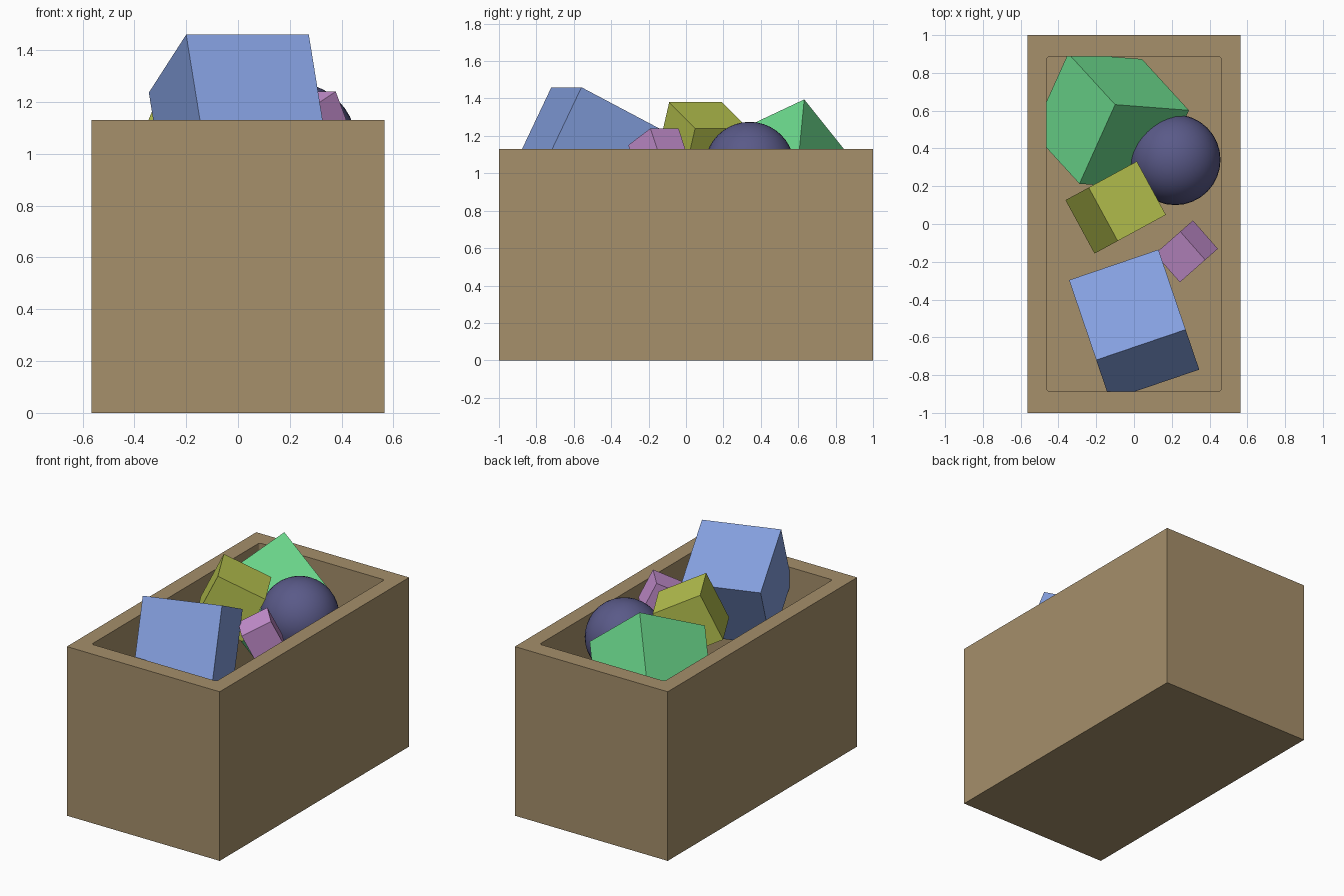
import bpy, bmesh
from mathutils import Matrix, Vector

if "Cube" in bpy.data.objects:
    bpy.data.objects.remove(bpy.data.objects["Cube"])


def paint(obj, rgb):
    mat = bpy.data.materials.new(obj.name + "_paint")
    mat.diffuse_color = [(c / 255) ** 2.2 for c in rgb] + [1]
    mat.use_nodes = True
    mat.node_tree.nodes["Principled BSDF"].inputs["Base Color"].default_value = mat.diffuse_color
    obj.data.materials.append(mat)


def new_object(name, bm):
    bmesh.ops.recalc_face_normals(bm, faces=bm.faces)
    mesh = bpy.data.meshes.new(name)
    bm.to_mesh(mesh)
    bm.free()
    obj = bpy.data.objects.new(name, mesh)
    bpy.context.collection.objects.link(obj)
    return obj


def box(name, size, z0, corner=0):
    """Box standing on z0, with optional rounded vertical corners."""
    bm = bmesh.new()
    bmesh.ops.create_cube(bm, size=1)
    bmesh.ops.scale(bm, vec=size, verts=bm.verts)
    bmesh.ops.translate(bm, vec=(0, 0, z0 + size[2] / 2), verts=bm.verts)
    if corner:
        upright = [e for e in bm.edges if abs(e.verts[0].co.z - e.verts[1].co.z) > 0.1]
        bmesh.ops.bevel(bm, geom=upright, offset=corner, segments=3, profile=0.5, affect='EDGES')
    return new_object(name, bm)


def toy_block(name, size, corner, edge_a, edge_b, rgb):
    """Tilted cube hanging from its highest corner along two edge directions."""
    a = Vector(edge_a).normalized()
    b = Vector(edge_b)
    b = (b - a * b.dot(a)).normalized()
    c = a.cross(b)
    if c.z > 0:
        c = -c
    bm = bmesh.new()
    bmesh.ops.create_cube(bm, size=size)
    rot = Matrix((a, b, c)).transposed()
    centre = Vector(corner) + (a + b + c) * size / 2
    bmesh.ops.transform(bm, matrix=Matrix.Translation(centre) @ rot.to_4x4(), verts=bm.verts)
    paint(new_object(name, bm), rgb)


# Open crate with a hollow inside
crate = box("crate", (1.13, 2.0, 1.13), 0)
hollow = box("crate_hollow", (0.924, 1.772, 1.3), 0.11, 0.015)
hollow.hide_render = True
cut = crate.modifiers.new("hollow", 'BOOLEAN')
cut.operation, cut.solver, cut.object = 'DIFFERENCE', 'EXACT', hollow
bpy.context.view_layer.objects.active = crate
bpy.ops.object.modifier_apply(modifier=cut.name)
bpy.data.objects.remove(hollow)
paint(crate, (164, 142, 106))

# Tumbled toy blocks
toy_block("blue_block", 0.5, (-0.2, -0.72, 1.46), (0.47, 0.16, 0), (-0.145, 0.425, -0.225), (131, 158, 222))
toy_block("green_block", 0.5, (-0.1, 0.632, 1.395), (0.39, -0.03, -0.31), (-0.19, -0.42, -0.197), (108, 217, 140))
toy_block("yellow_block", 0.322, (-0.24, 0.193, 1.38), (0.155, -0.285, 0), (0.253, 0.143, -0.14), (182, 194, 80))
toy_block("pink_block", 0.2, (0.245, -0.04, 1.24), (0.132, -0.15, 0), (-0.135, -0.12, -0.09), (200, 145, 210))

# Ball
bm = bmesh.new()
bmesh.ops.create_uvsphere(bm, u_segments=32, v_segments=20, radius=0.24)
bmesh.ops.translate(bm, vec=(0.218, 0.34, 1.035), verts=bm.verts)
for f in bm.faces:
    f.smooth = True
paint(new_object("ball", bm), (90, 90, 135))
